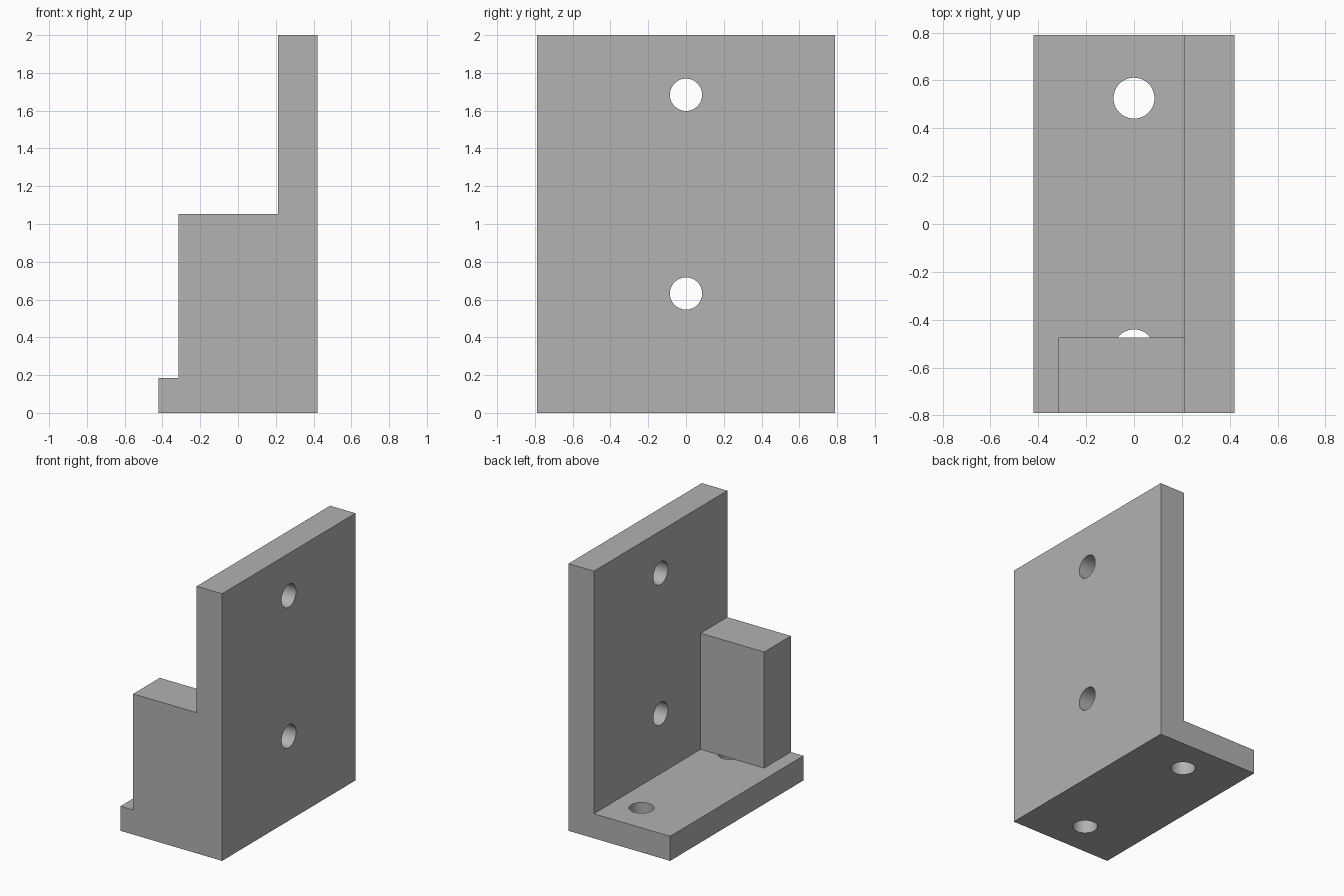
import bpy
import bmesh
from math import pi
from mathutils import Matrix, Vector

cube = bpy.data.objects.get("Cube")
if cube:
    bpy.data.objects.remove(cube, do_unlink=True)

# Overall dimensions
HALF_X, HALF_Y, HEIGHT = 0.421, 0.789, 2.0
WALL_X = 0.2105
BASE_Z = 0.184
BLOCK_X, BLOCK_Y, BLOCK_Z = -0.316, -0.474, 1.053
HOLE_R = 0.0855

grey = bpy.data.materials.new("plain grey")
grey.use_nodes = True
colour = (0.445, 0.445, 0.445, 1)
grey.diffuse_color = colour
grey.node_tree.nodes["Principled BSDF"].inputs["Base Color"].default_value = colour


def make_object(name, bm):
    bmesh.ops.recalc_face_normals(bm, faces=bm.faces)
    mesh = bpy.data.meshes.new(name)
    bm.to_mesh(mesh)
    bm.free()
    mesh.materials.append(grey)
    obj = bpy.data.objects.new(name, mesh)
    bpy.context.collection.objects.link(obj)
    return obj


def prism(name, profile, y0, y1):
    """Extrude an x-z profile along y."""
    bm = bmesh.new()
    face = bm.faces.new([bm.verts.new((x, y0, z)) for x, z in profile])
    ext = bmesh.ops.extrude_face_region(bm, geom=[face])
    verts = [g for g in ext["geom"] if isinstance(g, bmesh.types.BMVert)]
    bmesh.ops.translate(bm, verts=verts, vec=(0, y1 - y0, 0))
    return make_object(name, bm)


def drill(name, centre, along_x):
    bm = bmesh.new()
    turn = Matrix.Rotation(pi / 2, 4, "Y") if along_x else Matrix()
    bmesh.ops.create_cone(bm, cap_ends=True, segments=48, radius1=HOLE_R,
                          radius2=HOLE_R, depth=0.4,
                          matrix=Matrix.Translation(Vector(centre)) @ turn)
    return make_object(name, bm)


def combine(target, other, operation):
    bpy.context.view_layer.objects.active = target
    mod = target.modifiers.new(operation.lower(), "BOOLEAN")
    mod.operation, mod.solver, mod.object = operation, "EXACT", other
    bpy.ops.object.modifier_apply(modifier=mod.name)
    bpy.data.objects.remove(other, do_unlink=True)


# L-shaped wall and base
bracket = prism("angle_bracket", [
    (-HALF_X, 0), (HALF_X, 0), (HALF_X, HEIGHT),
    (WALL_X, HEIGHT), (WALL_X, BASE_Z), (-HALF_X, BASE_Z)], -HALF_Y, HALF_Y)

# Two holes through the wall, two through the base
for z in (0.632, 1.684):
    combine(bracket, drill("wall_hole", (0.315, 0, z), True), "DIFFERENCE")
for y in (-0.526, 0.526):
    combine(bracket, drill("base_hole", (0, y, 0.09), False), "DIFFERENCE")

# Corner block, which partly covers the front base hole
block = prism("corner_block", [
    (BLOCK_X, BASE_Z), (WALL_X, BASE_Z), (WALL_X, BLOCK_Z), (BLOCK_X, BLOCK_Z)],
    -HALF_Y, BLOCK_Y)
combine(bracket, block, "UNION")

# Round holes shaded smooth, corners kept sharp
bpy.ops.object.select_all(action="DESELECT")
bracket.select_set(True)
bpy.context.view_layer.objects.active = bracket
bpy.ops.object.shade_smooth_by_angle(angle=pi / 6)
